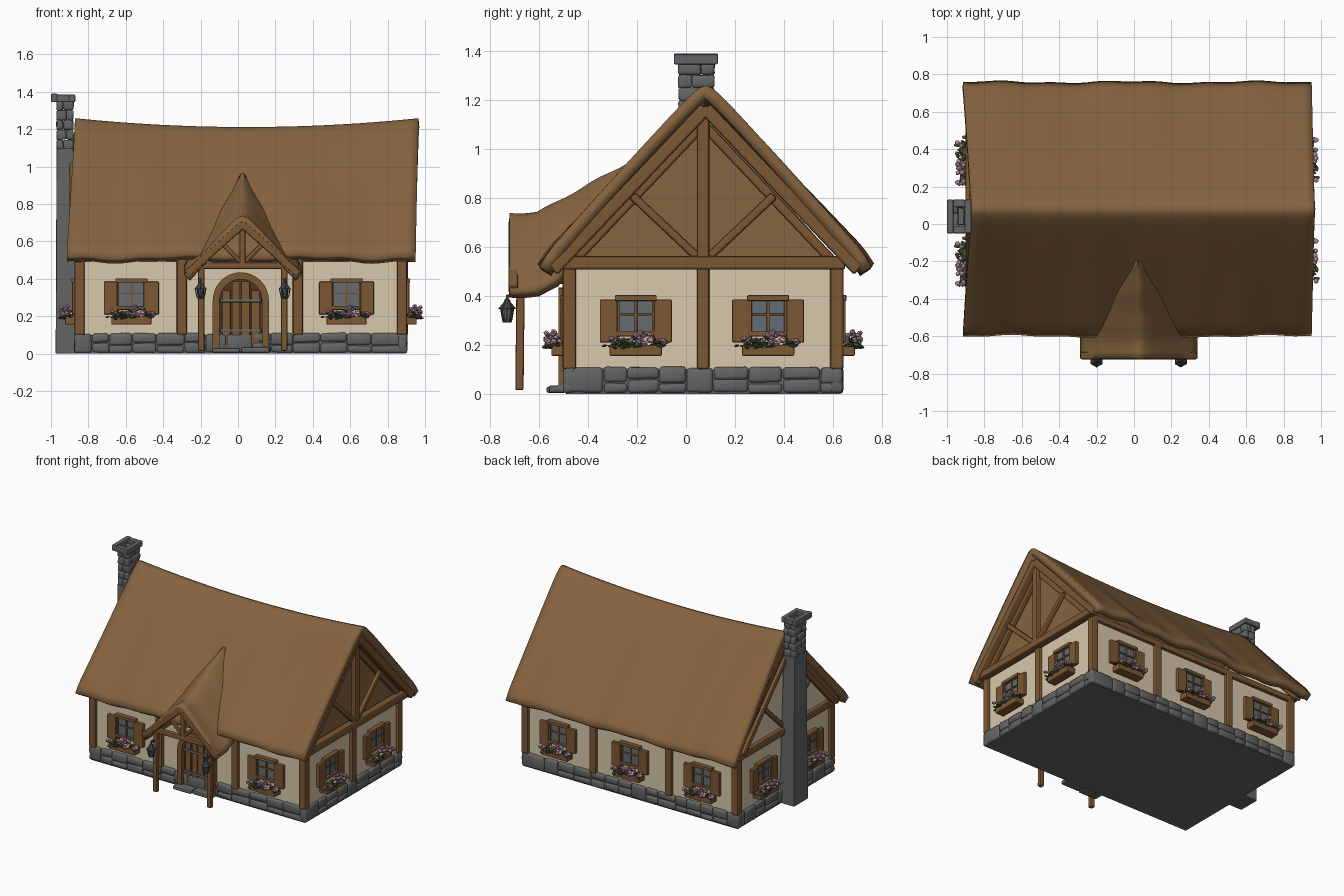
import bpy, bmesh, math, random
from mathutils import Vector, Matrix

random.seed(4)
if "Cube" in bpy.data.objects:
    bpy.data.objects.remove(bpy.data.objects["Cube"])


def material(name, r, g, b):
    m = bpy.data.materials.new(name)
    m.use_nodes = True
    m.diffuse_color = (r, g, b, 1)
    m.node_tree.nodes["Principled BSDF"].inputs["Base Color"].default_value = (r, g, b, 1)
    return m


THATCH = material("thatch brown", 0.235, 0.125, 0.05)
WOOD = material("timber brown", 0.2, 0.095, 0.033)
DARK = material("dark door wood", 0.075, 0.036, 0.016)
CREAM = material("cream plaster", 0.69, 0.58, 0.41)
STONE = material("stone grey", 0.125, 0.13, 0.13)
GLASS = material("window grey", 0.13, 0.15, 0.165)
IRON = material("dark iron", 0.045, 0.048, 0.05)
PINK = material("flower pink", 0.5, 0.3, 0.38)
LEAF = material("leaf green", 0.06, 0.095, 0.035)

CX, CY = 0.015, 0.07          # middle of the house
HX, HY = 0.87, 0.55           # half size of the walls


def finish(name, bm, mat, bevel=0.0, smooth=False, solid=0.0):
    me = bpy.data.meshes.new(name)
    bm.to_mesh(me)
    bm.free()
    me.materials.append(mat)
    for p in me.polygons:
        p.use_smooth = smooth
    ob = bpy.data.objects.new(name, me)
    bpy.context.collection.objects.link(ob)
    if solid:
        mod = ob.modifiers.new("thickness", "SOLIDIFY")
        mod.thickness, mod.offset = solid, -1
    if bevel:
        mod = ob.modifiers.new("bevel", "BEVEL")
        mod.width, mod.segments = bevel, 2
    return ob


def box(bm, lo, hi, jitter=0.0):
    lo, hi = Vector(lo), Vector(hi)
    mat = Matrix.Translation((lo + hi) / 2) @ Matrix.Diagonal((*(hi - lo), 1))
    for v in bmesh.ops.create_cube(bm, size=1, matrix=mat)["verts"]:
        v.co += Vector([random.uniform(-jitter, jitter) for _ in range(3)])


def beam(bm, p, q, w, d=None):
    p, q = Vector(p), Vector(q)
    rot = (q - p).to_track_quat("Z", "Y").to_matrix().to_4x4()
    mat = Matrix.Translation((p + q) / 2) @ rot @ Matrix.Diagonal((w, d or w, (q - p).length, 1))
    bmesh.ops.create_cube(bm, size=1, matrix=mat)


def boxes(name, mat, items, **kw):
    bm = bmesh.new()
    for lo, hi in items:
        box(bm, lo, hi)
    return finish(name, bm, mat, **kw)


def beams(name, mat, items, bevel=0.01):
    bm = bmesh.new()
    for it in items:
        beam(bm, *it)
    return finish(name, bm, mat, bevel)


def sheet(name, mat, nu, nv, f, solid):
    bm = bmesh.new()
    g = [[bm.verts.new(f(i / nu * 2 - 1, j / nv * 2 - 1)) for j in range(nv + 1)] for i in range(nu + 1)]
    for i in range(nu):
        for j in range(nv):
            bm.faces.new((g[i][j], g[i + 1][j], g[i + 1][j + 1], g[i][j + 1]))
    ob = finish(name, bm, mat, smooth=True, solid=solid)
    ob.data.set_sharp_from_angle(angle=math.radians(60))
    return ob


def soft_abs(t, e=0.05):
    return (math.hypot(t, e) - e) / (math.hypot(1, e) - e)


# Thatched main roof with a sagging ridge and wavy eaves
def main_roof(u, v):
    a = soft_abs(v)
    left, right = -0.87 - 0.045 * a, 0.965 - 0.015 * a
    x = left + (right - left) * (u + 1) / 2
    ridge = 1.212 + 0.047 * u * u
    wave = 0.008 * math.sin(9 * x + 2 * v) + 0.005 * math.sin(23 * x - v)
    z = ridge + (0.54 - ridge) * a + wave * a - 0.02 * max(0, abs(v) - 0.94) / 0.06
    return x, 0.08 + 0.68 * v + wave * 0.6 * v, z


sheet("thatched_roof", THATCH, 40, 48, main_roof, 0.05)


# Porch roof running back into the main slope
def porch_roof(u, v):
    y = -0.46 + 0.26 * v
    ridge = 0.74 + max(0, y + 0.61) * 0.55 + 0.004 * math.sin(30 * y)
    half = 0.315 - max(0, y + 0.53) * 0.8
    a = soft_abs(u, 0.1)
    return 0.025 + half * u, y, ridge - half * a


sheet("porch_roof", THATCH, 20, 14, porch_roof, 0.045)

# Plaster walls, floor slab and gable panels
boxes("plaster_walls", CREAM, [((CX - HX, CY - HY, 0.08), (CX + HX, CY + HY, 0.53))])
boxes("floor_slab", STONE, [((CX - HX - 0.01, CY - HY - 0.01, 0), (CX + HX + 0.01, CY + HY + 0.01, 0.1))])
for side, name, mat in ((-1, "chimney_gable", CREAM), (1, "open_gable", THATCH)):
    bm = bmesh.new()
    x = CX + side * (HX - 0.01)
    tri = [bm.verts.new((x, CY + y, z)) for y, z in ((-HY - 0.02, 0.52), (HY + 0.02, 0.52), (0, 1.16))]
    bm.faces.new(tri)
    finish(name, bm, mat, solid=0.02)

# Rough foundation stones around the base
bm = bmesh.new()
for axis, half, other in ((0, HX, HY), (1, HY, HX)):
    for side in (-1, 1):
        t = -half - 0.02
        while t < half:
            w = min(random.uniform(0.09, 0.17), half + 0.022 - t)
            if half - t - w < 0.05:
                w = half + 0.02 - t
            split = random.choice((0.045, 0.06, 0.105))
            for z0, z1 in ((0.004, split), (split, 0.11)):
                if z1 - z0 > 0.02:
                    a, b = (t, other - 0.03), (t + w, other + 0.02)
                    lo = [CX + a[axis], CY + side * a[1 - axis]] if axis == 0 else [CX + side * a[1], CY + a[0]]
                    hi = [CX + b[0], CY + side * b[1]] if axis == 0 else [CX + side * b[1], CY + b[0]]
                    p = [min(l, h) for l, h in zip(lo, hi)]
                    q = [max(l, h) for l, h in zip(lo, hi)]
                    box(bm, (*p, z0), (*q, z1), 0.004)
            t += w
finish("foundation_stones", bm, STONE, 0.014, True)

# Door step slabs
boxes("door_step", STONE, [((-0.14, -0.57, 0.004), (0.01, -0.49, 0.03)), ((0.015, -0.56, 0.004), (0.17, -0.49, 0.035))], bevel=0.01)

# Upright timbers
posts = []
for sy in (-1, 1):
    y = CY + sy * (HY - 0.004)
    for x, w in ((CX - HX + 0.008, 0.055), (-0.3, 0.055), (0.32, 0.055), (CX + HX - 0.008, 0.055)):
        posts.append(((x, y, 0.1), (x, y, 0.53), w))
for sx in (-1, 1):
    posts.append(((CX + sx * HX, CY, 0.1), (CX + sx * HX, CY, 0.53), 0.05))
beams("wall_posts", WOOD, posts)

# Wall plates along the eaves
beams("eave_beams", WOOD, [((CX - HX, CY + s * HY, 0.515), (CX + HX, CY + s * HY, 0.515), 0.045) for s in (-1, 1)])

# Gable timbers on both ends
gable = []
for x in (-0.865, 0.915):
    gable.append(((x, CY - HY - 0.03, 0.535), (x, CY + HY + 0.03, 0.535), 0.055, 0.055))
    gable.append(((x, CY, 0.55), (x, CY, 1.16), 0.04, 0.05))
    for s in (-1, 1):
        gable.append(((x, CY + s * 0.025, 0.56), (x, CY + s * 0.29, 0.81), 0.03, 0.035))
        gable.append(((x + 0.01, CY + 0.01 + s * 0.625, 0.505), (x + 0.01, CY + 0.01, 1.165), 0.05, 0.055))
        gable.append(((x - 0.02, CY + s * 0.53, 0.54), (x - 0.02, CY, 1.1), 0.03, 0.04))
beams("gable_timbers", WOOD, gable)
beams("ridge_beam", WOOD, [((-0.87, CY, 1.15), (0.95, CY, 1.15), 0.05)])

# Chimney: plain shaft, stone stack and hollow cap
bm = bmesh.new()
box(bm, (-0.975, -0.04, 0), (-0.85, 0.125, 1.1))
for v in bm.verts:
    if v.co.z > 1:
        v.co.y += 0.01 if v.co.y < 0.04 else -0.01
        v.co.x = max(v.co.x, -0.97)
        v.co.x = min(v.co.x, -0.88)
finish("chimney_shaft", bm, STONE, 0.006)
bm = bmesh.new()
x0, x1, y0, y1 = -0.97, -0.88, -0.03, 0.115
for row in range(5):
    z = 1.09 + row * 0.053
    m = y0 + (y1 - y0) * (0.38 if row % 2 else 0.62)
    n = x0 + (x1 - x0) * (0.6 if row % 2 else 0.4)
    for lo, hi in (((x0, y0), (x0 + 0.03, m)), ((x0, m), (x0 + 0.03, y1)),
                   ((x1 - 0.03, y0), (x1, m)), ((x1 - 0.03, m), (x1, y1)),
                   ((x0, y0), (n, y0 + 0.03)), ((n, y0), (x1, y0 + 0.03)),
                   ((x0, y1 - 0.03), (n, y1)), ((n, y1 - 0.03), (x1, y1))):
        box(bm, (*lo, z), (*hi, z + 0.053), 0.004)
finish("chimney_stack", bm, STONE, 0.01, True)
boxes("chimney_cap", STONE, [((-1, -0.05, 1.345), (-0.965, 0.13, 1.39)), ((-0.905, -0.05, 1.345), (-0.87, 0.13, 1.385)),
                             ((-0.97, -0.05, 1.345), (-0.9, -0.01, 1.385)), ((-0.97, 0.09, 1.345), (-0.9, 0.13, 1.385))], bevel=0.006)

# Window kit, built once facing the front and then placed around the walls
kit = [
    boxes("window_glass", GLASS, [((-0.07, -0.012, 0.25), (0.07, 0, 0.385))]),
    boxes("window_frame", WOOD, [((-0.085, -0.035, 0.38), (0.085, 0, 0.403)), ((-0.006, -0.02, 0.25), (0.006, 0, 0.385)),
                                 ((-0.07, -0.02, 0.318), (0.07, 0, 0.328)), ((-0.08, -0.025, 0.21), (-0.066, 0, 0.385)),
                                 ((0.066, -0.025, 0.21), (0.08, 0, 0.385)), ((-0.08, -0.03, 0.235), (0.08, 0, 0.255))], bevel=0.003),
    boxes("window_shutters", WOOD, [((s * 0.111 - 0.036, -0.032, 0.21), (s * 0.111 + 0.036, -0.005, 0.385)) for s in (-1, 1)], bevel=0.005),
    boxes("flower_box", WOOD, [((-0.107, -0.07, 0.155), (0.107, 0, 0.2))], bevel=0.006)]
for name, mat, count, radius in (("flowers", PINK, 22, 0.015), ("leaves", LEAF, 34, 0.02)):
    bm = bmesh.new()
    for k in range(count):
        x = random.uniform(-0.13, 0.13)
        edge = 1 - (x / 0.15) ** 2
        z = 0.205 + random.uniform(0, 0.05) * edge if mat is PINK else 0.195 + random.uniform(-0.008, 0.035) * edge
        pos = Matrix.Translation((x, random.uniform(-0.095, -0.03), z))
        turn = Matrix.Rotation(random.uniform(0, 6.28), 4, "Z") @ Matrix.Rotation(random.uniform(-0.8, 0.8), 4, "X")
        flat = Matrix.Diagonal((1, 1, 0.75, 1)) if mat is PINK else Matrix.Diagonal((1.1, 0.6, 0.3, 1))
        bmesh.ops.create_icosphere(bm, subdivisions=1, radius=radius, matrix=pos @ turn @ flat)
    kit.append(finish(name, bm, mat))
spots = [(x, CY - HY, 0) for x in (-0.57, 0.58)] + [(x, CY + HY, math.pi) for x in (-0.58, 0.01, 0.6)]
spots += [(CX + s * HX, y, s * math.pi / 2) for s in (-1, 1) for y in (-0.205, 0.335)]
for i, (x, y, turn) in enumerate(spots):
    for part in kit:
        ob = part
        if i:
            ob = part.copy()
            bpy.context.collection.objects.link(ob)
        ob.location, ob.rotation_euler = (x, y, 0), (0, 0, turn)


# Arched door with surround, planks and iron straps
def arch(r, bottom=0.02, spring=0.285):
    pts = [(math.cos(a) * r, spring + math.sin(a) * r) for a in (math.pi * k / 16 for k in range(17))]
    return [(r, bottom)] + pts + [(-r, bottom)]


FY = CY - HY
bm = bmesh.new()
rings = [[bm.verts.new((CX + x, y, z)) for x, z in arch(r)] for r, y in ((0.15, FY), (0.15, FY - 0.04), (0.113, FY - 0.04), (0.113, FY))]
for a, b in zip(rings, rings[1:]):
    for k in range(len(a) - 1):
        bm.faces.new((a[k], a[k + 1], b[k + 1], b[k]))
bmesh.ops.recalc_face_normals(bm, faces=bm.faces)
finish("door_surround", bm, WOOD)
bm = bmesh.new()
bm.faces.new([bm.verts.new((CX + x, FY - 0.006, z)) for x, z in reversed(arch(0.115))])
finish("door_panel", bm, DARK)
boxes("door_planks", WOOD, [((CX + x - 0.022, FY - 0.016, 0.02), (CX + x + 0.022, FY, 0.285 + math.sqrt(0.0125 - (abs(x) + 0.02) ** 2)))
                            for x in (-0.078, -0.026, 0.026, 0.078)], bevel=0.003)
boxes("door_straps", STONE, [((CX - 0.11, FY - 0.024, z), (CX + 0.11, FY, z + 0.018)) for z in (0.115, 0.275)], bevel=0.003)

# Porch timbers
PX, PY = 0.025, -0.675
porch = [((PX - 0.235, PY, 0.47), (PX + 0.235, PY, 0.47), 0.035), ((PX, PY, 0.47), (PX, PY, 0.69), 0.032)]
for s in (-1, 1):
    porch.append(((PX + s * 0.222, PY - 0.005, 0.015), (PX + s * 0.222, PY, 0.47), 0.034))
    porch.append(((PX + s * 0.222, PY, 0.465), (PX + s * 0.222, FY, 0.465), 0.032))
    porch.append(((PX + s * 0.3, PY - 0.03, 0.425), (PX - s * 0.005, PY - 0.03, 0.695), 0.04))
    porch.append(((PX + s * 0.01, PY, 0.49), (PX + s * 0.1, PY, 0.58), 0.024))
beams("porch_timbers", WOOD, porch, 0.008)

# Hanging lanterns on the porch posts
for s, name in ((-1, "right_lantern"), (1, "left_lantern")):
    x, y = PX + s * 0.225, -0.73
    bm = bmesh.new()
    for z, r0, r1, h in ((0.3, 0.018, 0.022, 0.016), (0.362, 0.037, 0.012, 0.03), (0.386, 0.014, 0.004, 0.016)):
        bmesh.ops.create_cone(bm, cap_ends=True, segments=6, radius1=r0, radius2=r1, depth=h, matrix=Matrix.Translation((x, y, z)))
    for k in range(6):
        c, d = math.cos(k * math.pi / 3), math.sin(k * math.pi / 3)
        beam(bm, (x + c * 0.019, y + d * 0.019, 0.3), (x + c * 0.029, y + d * 0.029, 0.35), 0.006)
    beam(bm, (x, y, 0.4), (x, PY, 0.4), 0.012)
    beam(bm, (x, y, 0.37), (x, y, 0.404), 0.008)
    finish(name + "_frame", bm, IRON)
    bm = bmesh.new()
    bmesh.ops.create_cone(bm, cap_ends=True, segments=6, radius1=0.017, radius2=0.026, depth=0.05, matrix=Matrix.Translation((x, y, 0.326)))
    finish(name + "_glass", bm, GLASS)
